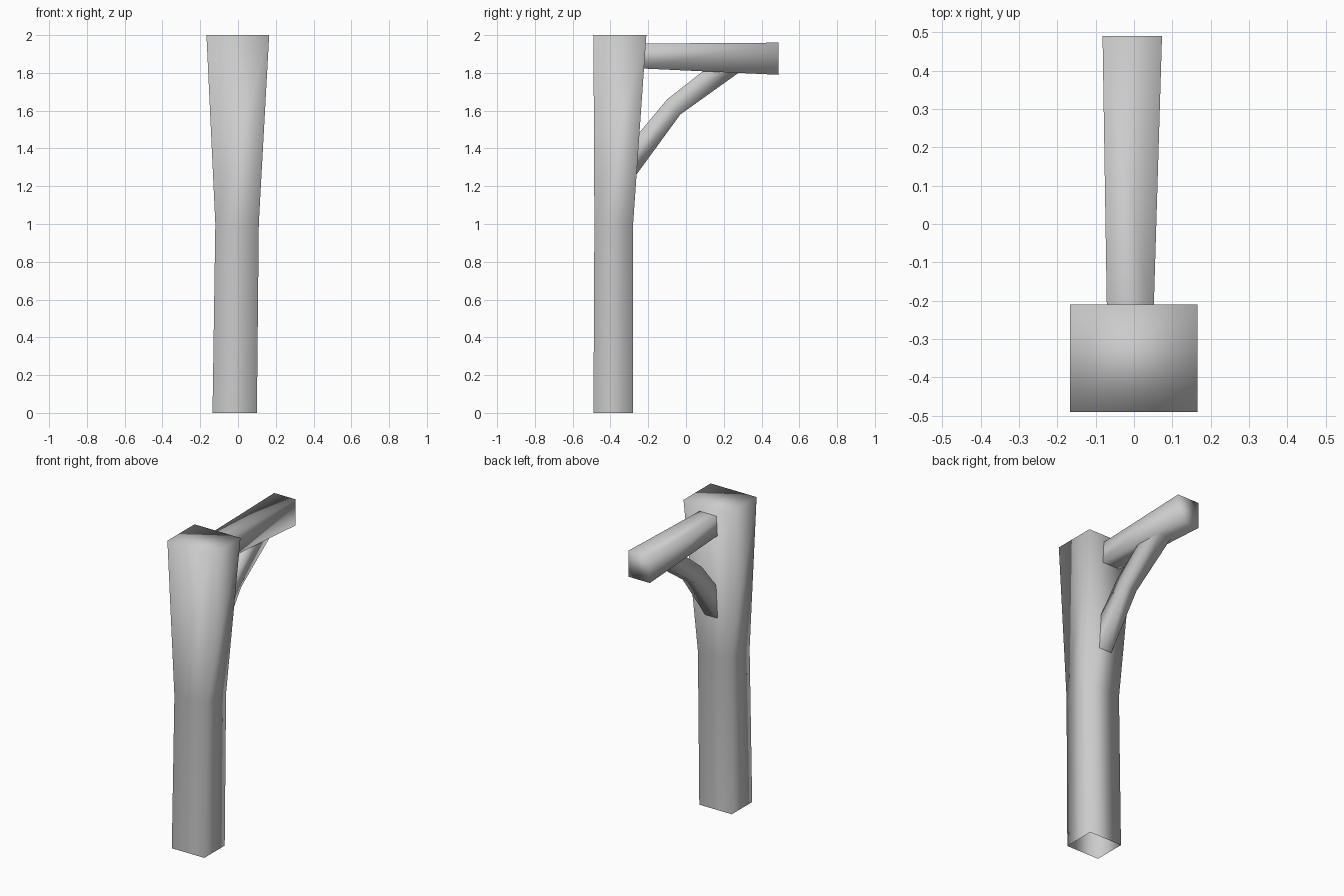
import bpy
import bmesh

cube = bpy.data.objects.get("Cube")
if cube:
    bpy.data.objects.remove(cube, do_unlink=True)

grey = bpy.data.materials.new("plain grey")
grey.use_nodes = True
grey.diffuse_color = (0.6, 0.6, 0.6, 1)
grey.node_tree.nodes["Principled BSDF"].inputs["Base Color"].default_value = (0.6, 0.6, 0.6, 1)


def loft(name, rings, cap_end):
    """Skin four-cornered rings into one smooth timber, open at its start."""
    bm = bmesh.new()
    loops = [[bm.verts.new(p) for p in ring] for ring in rings]
    for a, b in zip(loops, loops[1:]):
        for i in range(4):
            j = (i + 1) % 4
            bm.faces.new((a[i], a[j], b[j], b[i]))
    if cap_end:
        bm.faces.new(loops[-1])
    # Make the faces point away from the timber's axis
    side = bm.faces[:][0]
    side.normal_update()
    centre = sum((v.co for v in loops[0] + loops[1]), side.normal * 0) / 8
    if side.normal.dot(side.calc_center_median() - centre) < 0:
        bmesh.ops.reverse_faces(bm, faces=bm.faces[:])
    for f in bm.faces:
        f.smooth = True
    mesh = bpy.data.meshes.new(name)
    bm.to_mesh(mesh)
    bm.free()
    mesh.materials.append(grey)
    obj = bpy.data.objects.new(name, mesh)
    bpy.context.collection.objects.link(obj)
    return obj


def level_ring(z, x0, x1, y0, y1):
    return [(x0, y0, z), (x1, y0, z), (x1, y1, z), (x0, y1, z)]


def upright_ring(x0, x1, low, high):
    """Ring across the timber from a low and a high (y, z) point."""
    return [(x0, *low), (x1, *low), (x1, *high), (x0, *high)]


# Post, flaring above the middle
loft("post", [
    level_ring(0, -0.135, 0.10, -0.49, -0.28),
    level_ring(1.0, -0.12, 0.11, -0.485, -0.28),
    level_ring(2.0, -0.167, 0.165, -0.49, -0.21),
], True)

# Beam, slightly thicker at its free end
loft("beam", [
    upright_ring(-0.07, 0.05, (-0.27, 1.825), (-0.27, 1.955)),
    upright_ring(-0.082, 0.073, (0.49, 1.79), (0.49, 1.96)),
], True)

# Bent brace between post and beam
loft("brace", [
    upright_ring(-0.045, 0.045, (-0.30, 1.21), (-0.30, 1.42)),
    upright_ring(-0.045, 0.045, (-0.03, 1.58), (-0.10, 1.66)),
    upright_ring(-0.05, 0.045, (0.32, 1.83), (0.13, 1.84)),
], False)
